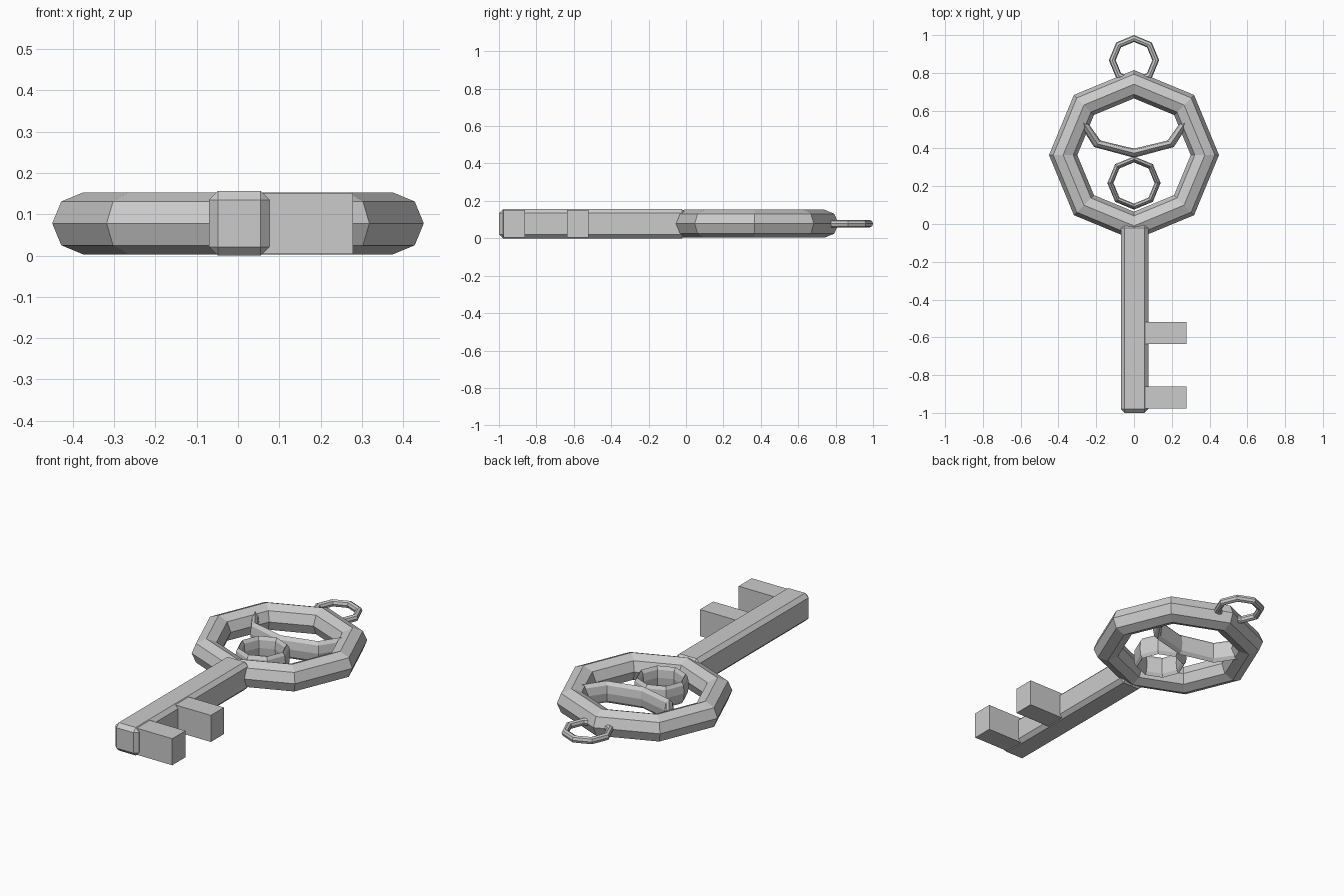
import bpy, bmesh
from math import sin, cos, pi

if "Cube" in bpy.data.objects:
    bpy.data.objects.remove(bpy.data.objects["Cube"])

Z = 0.078  # mid-plane of the key


def finish(name, bm):
    bmesh.ops.recalc_face_normals(bm, faces=bm.faces)
    me = bpy.data.meshes.new(name)
    bm.to_mesh(me)
    bm.free()
    ob = bpy.data.objects.new(name, me)
    bpy.context.collection.objects.link(ob)
    return ob


def ring(name, y, rx, ry, tube, half_h, start=0, steps=8):
    """Faceted eight-sided tube in 45 degree steps; a partial sweep gets end caps."""
    bm = bmesh.new()
    full = steps == 8
    loops = []
    for i in range(steps if full else steps + 1):
        a = (start + i) * pi / 4
        loops.append([bm.verts.new(((rx + tube * cos(b)) * cos(a),
                                    y + (ry + tube * cos(b)) * sin(a),
                                    Z + half_h * sin(b)))
                      for b in (k * pi / 4 for k in range(8))])
    for i in range(steps):
        p, q = loops[i], loops[(i + 1) % len(loops)]
        for k in range(8):
            n = (k + 1) % 8
            bm.faces.new((p[k], q[k], q[n], p[n]))
    if not full:
        bm.faces.new(loops[0])
        bm.faces.new(loops[-1])
    return finish(name, bm)


def box(name, x0, x1, y0, y1, z0, z1, bevel=0):
    bm = bmesh.new()
    bmesh.ops.create_cube(bm, size=1)
    for v in bm.verts:
        v.co = ((x0 + x1) / 2 + v.co.x * (x1 - x0),
                (y0 + y1) / 2 + v.co.y * (y1 - y0),
                (z0 + z1) / 2 + v.co.z * (z1 - z0))
    if bevel:
        bmesh.ops.bevel(bm, geom=bm.edges[:], offset=bevel, segments=1,
                        affect='EDGES')
    return finish(name, bm)


# Bow: large handle ring, with a small hanging ring at its top
ring("bow", 0.365, 0.375, 0.375, 0.075, 0.075)
ring("hanging_ring", 0.867, 0.115, 0.115, 0.018, 0.02)

# Ornament inside the bow: small ring and a lower half-ring above it
ring("inner_ring", 0.217, 0.125, 0.125, 0.016, 0.06)
ring("inner_crescent", 0.545, 0.275, 0.17, 0.024, 0.06, start=4, steps=4)

# Shaft with chamfered edges
box("shaft", -0.07, 0.076, -1.0, 0.0, 0.0, 0.156, bevel=0.021)

# Two teeth
for i, y in enumerate((-0.918, -0.578)):
    box(f"tooth_{i + 1}", 0.05, 0.278, y - 0.058, y + 0.058, 0.004, 0.152)
